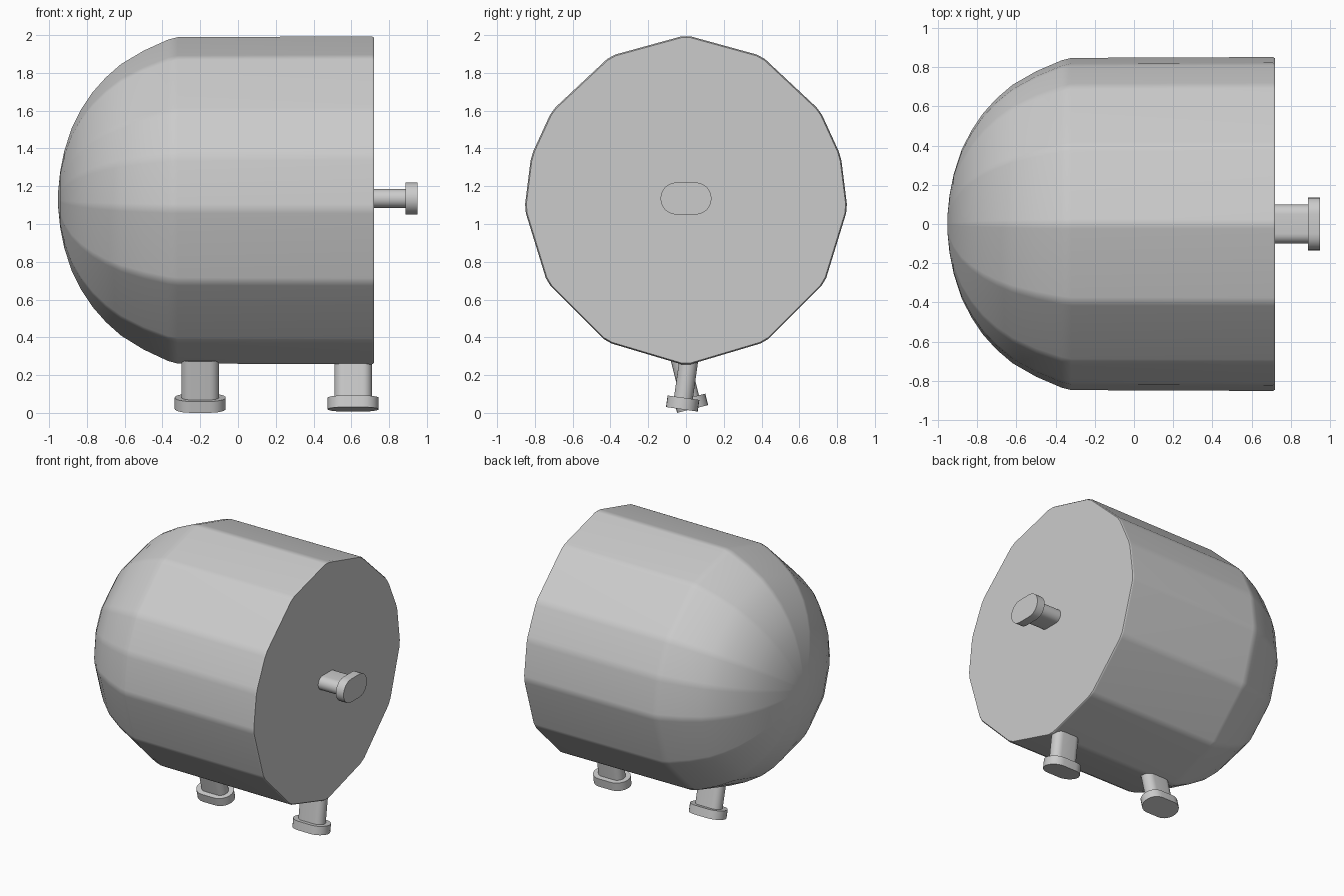
import bpy, bmesh, math
from mathutils import Matrix, Vector

cube = bpy.data.objects.get("Cube")
if cube:
    bpy.data.objects.remove(cube, do_unlink=True)

grey = bpy.data.materials.new("light grey")
grey.use_nodes = True
colour = (0.6, 0.6, 0.6, 1)
grey.diffuse_color = colour
grey.node_tree.nodes["Principled BSDF"].inputs["Base Color"].default_value = colour


def finish(bm, name, angle):
    bmesh.ops.recalc_face_normals(bm, faces=bm.faces)
    mesh = bpy.data.meshes.new(name)
    bm.to_mesh(mesh)
    bm.free()
    mesh.materials.append(grey)
    obj = bpy.data.objects.new(name, mesh)
    bpy.context.collection.objects.link(obj)
    bpy.ops.object.select_all(action="DESELECT")
    obj.select_set(True)
    bpy.context.view_layer.objects.active = obj
    bpy.ops.object.shade_smooth_by_angle(angle=math.radians(angle))
    return obj


def loft(bm, rings):
    """Skin closed rings of points and cap both ends."""
    rows = [[bm.verts.new(p) for p in ring] for ring in rings]
    for a, b in zip(rows, rows[1:]):
        for i in range(len(a)):
            j = (i + 1) % len(a)
            bm.faces.new((a[i], a[j], b[j], b[i]))
    bm.faces.new(rows[0])
    bm.faces.new(rows[-1])


# Body: faceted section, mirrored in y, with its corners softened
half = [(0, 2.0), (0.40, 1.89), (0.71, 1.60), (0.82, 1.36),
        (0.855, 1.08), (0.735, 0.69), (0.42, 0.375), (0, 0.25)]
outline = [Vector(p) for p in half + [(-y, z) for y, z in half[-2:0:-1]]]
section = []
for i, p in enumerate(outline):
    before, after = outline[i - 1], outline[(i + 1) % len(outline)]
    section.append(p + (before - p).normalized() * 0.025)
    section.append(p + (after - p).normalized() * 0.025)

# Stations along x with the section scale; the dome gets rounder to its tip
centre = Vector((0, 1.13))
stations = [(0.72, 0.992), (0.71, 1), (-0.32, 0.995), (-0.37, 0.98),
            (-0.50, 0.915), (-0.62, 0.835), (-0.70, 0.755), (-0.77, 0.665),
            (-0.83, 0.56), (-0.88, 0.445), (-0.92, 0.30), (-0.942, 0.17),
            (-0.952, 0.05)]
rings = []
for x, scale in stations:
    blend = 0.8 * min(1, max(0, (-0.4 - x) / 0.4))
    ring = []
    for p in section:
        d = p - centre
        d = d.lerp(d.normalized() * 0.85, blend) * scale
        ring.append((x, d.x, centre.y + d.y))
    rings.append(ring)
bm = bmesh.new()
loft(bm, rings)
body = finish(bm, "body", 35)
weighted = body.modifiers.new("face_weighting", "WEIGHTED_NORMAL")
weighted.keep_sharp = True


def slot(half_width, radius, z):
    """Rounded slot outline, long in local x."""
    points = []
    for side in (1, -1):
        for k in range(13):
            a = math.pi * (k / 12 - 0.5)
            points.append((side * (half_width - radius + radius * math.cos(a)),
                           side * radius * math.sin(a), z))
    return points


def peg(name, tip, rotation, length):
    """Peg with a wider head; local z points outward and ends at the tip."""
    bm = bmesh.new()
    loft(bm, [slot(0.1, 0.05, -length), slot(0.1, 0.05, -0.06)])
    loft(bm, [slot(0.135, 0.085, -0.062), slot(0.135, 0.085, 0)])
    bm.transform(Matrix.Translation(tip) @ rotation.to_4x4())
    finish(bm, name, 40)


end_turn = Matrix(((0, 0, 1), (1, 0, 0), (0, 1, 0)))
peg("end_peg", (0.95, 0, 1.135), end_turn, 0.26)
for name, tip, tilt in (("inner_bottom_peg", (-0.2, 0.035, 0.021), 14),
                        ("outer_bottom_peg", (0.61, -0.022, 0.019), -8)):
    peg(name, tip, Matrix.Rotation(math.radians(180 + tilt), 3, "X"), 0.27)
